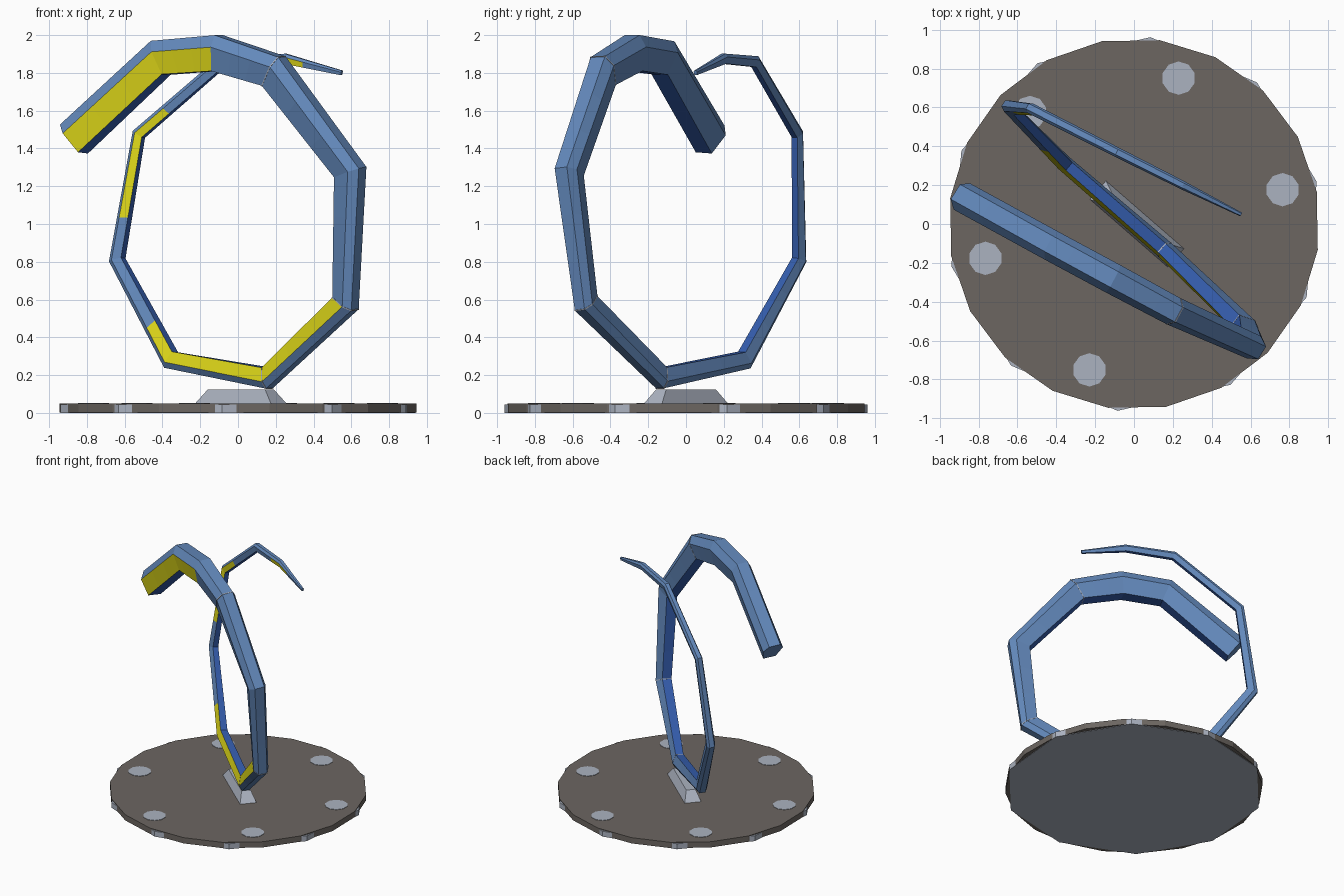
import bpy, bmesh, math
from mathutils import Vector

if "Cube" in bpy.data.objects:
    bpy.data.objects.remove(bpy.data.objects["Cube"])


def mat(name, rgb):
    m = bpy.data.materials.new(name)
    m.diffuse_color = (*rgb, 1)
    m.use_nodes = True
    m.node_tree.nodes["Principled BSDF"].inputs["Base Color"].default_value = m.diffuse_color
    return m


STEEL = mat("steel blue", (0.125, 0.25, 0.50))
ROYAL = mat("royal blue", (0.035, 0.11, 0.42))
YELLOW = mat("yellow", (0.75, 0.70, 0.01))
BROWN = mat("warm grey", (0.15, 0.133, 0.12))
SILVER = mat("silver", (0.41, 0.45, 0.53))


def finish(name, bm, mats):
    bmesh.ops.recalc_face_normals(bm, faces=bm.faces[:])
    me = bpy.data.meshes.new(name)
    bm.to_mesh(me)
    bm.free()
    for m in mats:
        me.materials.append(m)
    ob = bpy.data.objects.new(name, me)
    bpy.context.collection.objects.link(ob)
    return ob


def disc(name, n, r, z0, z1, m, start=0, x=0, y=0):
    bm = bmesh.new()
    ring = [(x + r * math.cos(math.radians(start) + 2 * math.pi * i / n),
             y + r * math.sin(math.radians(start) + 2 * math.pi * i / n)) for i in range(n)]
    lo = [bm.verts.new((*p, z0)) for p in ring]
    hi = [bm.verts.new((*p, z1)) for p in ring]
    bm.faces.new(lo)
    bm.faces.new(hi)
    for i in range(n):
        j = (i + 1) % n
        bm.faces.new((lo[i], lo[j], hi[j], hi[i]))
    return finish(name, bm, [m])


# Base: silver underplate, warm grey top plate, six inlaid round plates
disc("base_underplate", 10, 0.965, 0.0, 0.044, SILVER, 85)
disc("base_top_plate", 20, 0.955, 0.003, 0.05, BROWN, 10)
for k in range(6):
    a = math.radians(13 + 60 * k)
    disc(f"base_inlay_{k + 1}", 10, 0.086, 0.045, 0.053, SILVER, 18,
         0.785 * math.cos(a), 0.785 * math.sin(a))

# Tapered foot holding the coil, along the lowest strand
bm = bmesh.new()
bmesh.ops.create_cube(bm, size=1)
for v in bm.verts:
    top = v.co.z > 0
    v.co = Vector((v.co.x * (0.40 if top else 0.54),
                   v.co.y * (0.07 if top else 0.13), 0.125 if top else 0.045))
foot = finish("foot", bm, [SILVER])
foot.rotation_euler.z = math.radians(-41)
foot.location.x = 0.015

# Coil path: x, y, z, scale of the cross-section
PATH = [(-0.87, 0.13, 1.45, 1.0), (-0.41, -0.12, 1.88, 1.0), (-0.11, -0.28, 1.905, 1.0),
        (0.19, -0.44, 1.81, 0.95), (0.595, -0.62, 1.275, 0.85), (0.57, -0.53, 0.58, 0.72),
        (0.155, -0.13, 0.185, 0.60), (-0.355, 0.31, 0.28, 0.52), (-0.64, 0.60, 0.81, 0.42),
        (-0.525, 0.59, 1.475, 0.35), (-0.08, 0.365, 1.86, 0.32), (0.25, 0.20, 1.875, 0.28),
        (0.55, 0.05, 1.80, 0.13)]
# Cross-section: outward offset, forward offset
SECTION = [(0.09, -0.045), (0.09, 0.045), (0.03, 0.08),
           (-0.09, 0.05), (-0.09, -0.05), (0.03, -0.08)]
AXIS = Vector((0.55, 0.83, 0)).normalized()
CENTRE = Vector((0, 0, 1.05))
pts = [Vector(p[:3]) for p in PATH]


def ring_at(i, grow=0.0):
    before = (pts[i] - pts[max(i - 1, 0)]).normalized()
    after = (pts[min(i + 1, len(pts) - 1)] - pts[i]).normalized()
    t = (before + after).normalized()
    r = pts[i] - CENTRE
    r -= AXIS * r.dot(AXIS)
    r = (r - t * r.dot(t)).normalized()
    b = t.cross(r)
    s = PATH[i][3] + grow
    return [pts[i] + r * (u * s * 1.06) + b * (w * s) for u, w in SECTION], t


# Coil: straight segments, each cut in three so the yellow strip can stop midway
SUB = 3
YELLOW_STEPS = set(range(0, 6)) | set(range(15, 22)) | {25, 26, 27, 32, 33}
rings = [ring_at(i)[0] for i in range(len(pts))]
bm = bmesh.new()
loops = []
for i in range(len(pts) - 1):
    for k in range(SUB):
        loops.append([bm.verts.new(p.lerp(q, k / SUB)) for p, q in zip(rings[i], rings[i + 1])])
loops.append([bm.verts.new(p) for p in rings[-1]])
for n in range(len(loops) - 1):
    for j in range(6):
        k = (j + 1) % 6
        f = bm.faces.new((loops[n][j], loops[n][k], loops[n + 1][k], loops[n + 1][j]))
        if j == 3:                                # inward face
            f.material_index = 1
        elif j == 2 and n in YELLOW_STEPS:        # inner front face
            f.material_index = 2
bm.faces.new(loops[0])
bm.faces.new(loops[-1])
finish("coil", bm, [STEEL, ROYAL, YELLOW])

# Fine silver seams around three joints
for i in (3, 5, 6):
    ring, t = ring_at(i, 0.02)
    bm = bmesh.new()
    a = [bm.verts.new(p - t * 0.003) for p in ring]
    b = [bm.verts.new(p + t * 0.003) for p in ring]
    for j in range(6):
        k = (j + 1) % 6
        bm.faces.new((a[j], a[k], b[k], b[j]))
    bm.faces.new(a)
    bm.faces.new(b)
    finish(f"joint_seam_{i}", bm, [SILVER])
